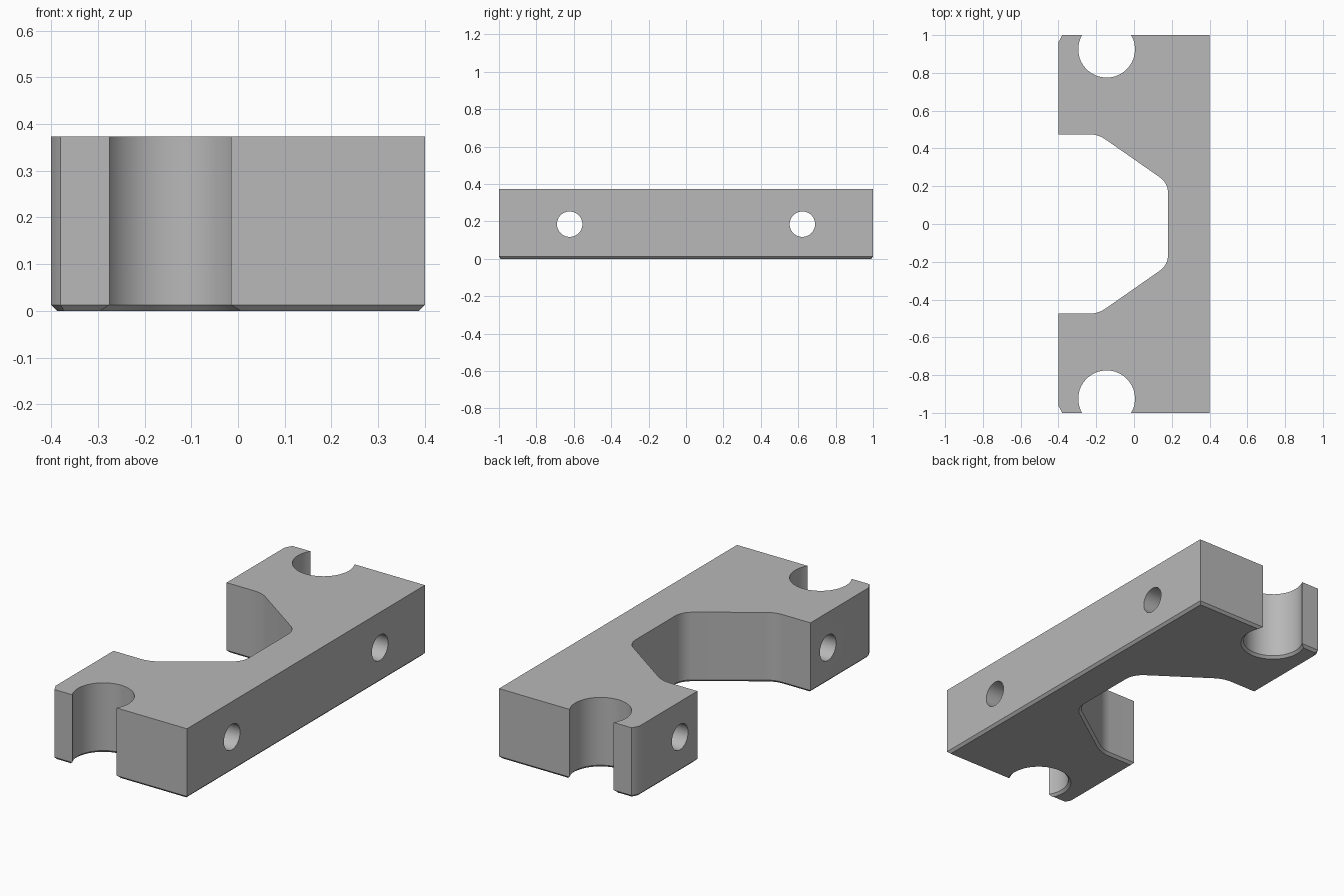
import bpy, bmesh, math
from mathutils import Vector

HALF_X, HALF_Y, HEIGHT, CHAMFER = 0.4, 1.0, 0.373, 0.013

cube = bpy.data.objects.get("Cube")
if cube:
    bpy.data.objects.remove(cube, do_unlink=True)

grey = bpy.data.materials.new("machined_grey")
grey.use_nodes = True
colour = (0.48, 0.48, 0.48, 1)
grey.diffuse_color = colour
grey.node_tree.nodes["Principled BSDF"].inputs["Base Color"].default_value = colour


def fillet(before, corner, after, radius, steps=10):
    """Points of an arc that rounds a corner."""
    p = Vector(corner)
    a = (Vector(before) - p).normalized()
    b = (Vector(after) - p).normalized()
    half = a.angle(b) / 2
    centre = p + (a + b).normalized() * radius / math.sin(half)
    start = p + a * radius / math.tan(half) - centre
    end = p + b * radius / math.tan(half) - centre
    sweep = start.angle(end)
    return [centre + (start * math.sin(sweep * (1 - i / steps))
                      + end * math.sin(sweep * i / steps)) / math.sin(sweep)
            for i in range(steps + 1)]


def pocket(cx, cy, radius, steps=40):
    """Open round pocket, from its right lip to its left lip."""
    lip = math.asin((HALF_Y - cy) / radius)
    return [Vector((cx + radius * math.cos(t), cy + radius * math.sin(t)))
            for t in (lip - (math.pi + 2 * lip) * i / steps for i in range(steps + 1))]


def inset(points, distance):
    """Mitred inward offset of a counter-clockwise outline."""
    result = []
    for i, p in enumerate(points):
        d1 = (p - points[i - 1]).normalized()
        d2 = (points[(i + 1) % len(points)] - p).normalized()
        n1, n2 = Vector((-d1.y, d1.x)), Vector((-d2.y, d2.x))
        result.append(p + (n1 + n2) * distance / (1 + n1.dot(n2)))
    return result


# Back half of the outline, mirrored for the front half
outer, shoulder, inner = (-HALF_X, 0.475), (-0.19, 0.475), (0.18, 0.217)
back = [Vector((HALF_X, HALF_Y))]
back += pocket(-0.145, 0.925, 0.15)
back += [Vector((-0.38, HALF_Y)), Vector((-HALF_X, 0.962)), Vector(outer)]
back += fillet(outer, shoulder, inner, 0.15)
back += fillet(shoulder, inner, (0.18, 0), 0.1)
outline = back + [Vector((p.x, -p.y)) for p in reversed(back)]

# Block with a chamfered lower edge
bm = bmesh.new()
rings = [[bm.verts.new((p.x, p.y, z)) for p in pts]
         for pts, z in ((inset(outline, CHAMFER), 0),
                        (outline, CHAMFER), (outline, HEIGHT))]
for low, high in zip(rings, rings[1:]):
    for i in range(len(low)):
        bm.faces.new((low[i - 1], low[i], high[i], high[i - 1]))
bm.faces.new(list(reversed(rings[0])))
bm.faces.new(rings[-1])
bmesh.ops.recalc_face_normals(bm, faces=bm.faces)
mesh = bpy.data.meshes.new("bracket_block")
bm.to_mesh(mesh)
bm.free()
block = bpy.data.objects.new("bracket_block", mesh)
bpy.context.collection.objects.link(block)
mesh.materials.append(grey)

# Bolt holes drilled through both arms
for side in (-1, 1):
    bpy.ops.mesh.primitive_cylinder_add(vertices=48, radius=0.068, depth=1.2,
                                        location=(0, side * 0.622, 0.185),
                                        rotation=(0, math.pi / 2, 0))
    drill = bpy.context.object
    drill.name = "bolt_hole_cutter"
    drill.data.materials.append(grey)
    cut = block.modifiers.new("bolt_hole", "BOOLEAN")
    cut.object, cut.operation, cut.solver = drill, "DIFFERENCE", "EXACT"
    bpy.ops.object.select_all(action="DESELECT")
    block.select_set(True)
    bpy.context.view_layer.objects.active = block
    bpy.ops.object.modifier_apply(modifier=cut.name)
    bpy.data.objects.remove(drill, do_unlink=True)

bpy.ops.object.shade_smooth_by_angle(angle=math.radians(30))
